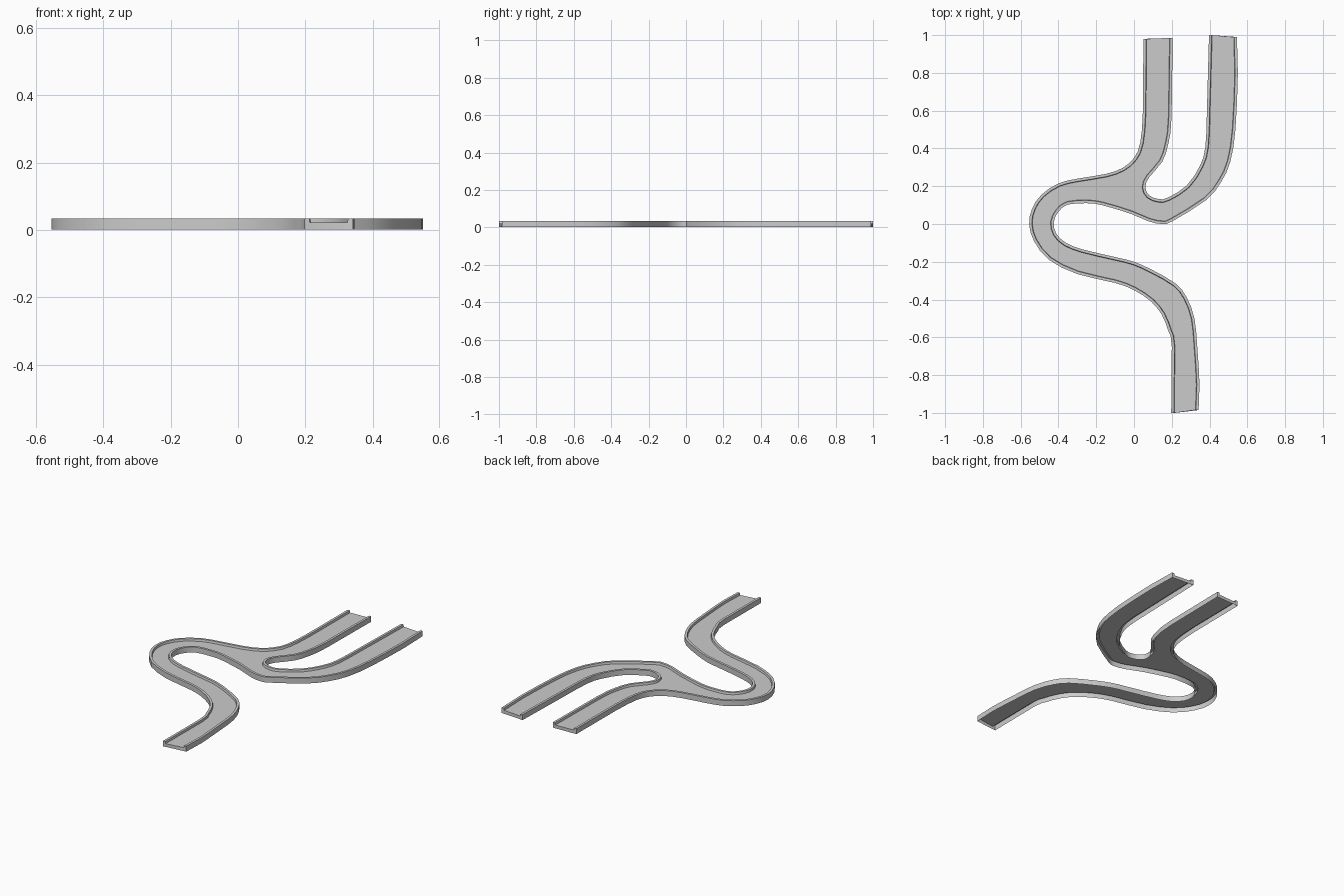
import bpy, bmesh
from mathutils import Vector

if "Cube" in bpy.data.objects:
    bpy.data.objects.remove(bpy.data.objects["Cube"])

BASE, FLOOR, TOP, RIM = 0.002, 0.022, 0.035, 0.017

# The three kerb lines, walked clockwise so the road lies to the right
outer_bend = [(.197, -1), (.2, -.65), (.183, -.57), (.147, -.48), (.09, -.41),
              (0, -.35), (-.1, -.312), (-.3, -.265), (-.45, -.19), (-.53, -.09),
              (-.555, 0), (-.54, .08), (-.49, .155), (-.4, .215), (-.3, .24),
              (-.15, .265), (-.06, .297), (0, .35), (.033, .43), (.047, .6), (.05, .98)]
fork_gap = [(.205, .985), (.199, .57), (.183, .43), (.15, .33), (.08, .247),
            (.06, .195), (.08, .152), (.13, .132), (.18, .14), (.28, .205),
            (.35, .31), (.378, .41), (.386, .6), (.397, 1)]
inner_bend = [(.545, .99), (.55, .8), (.537, .5), (.51, .33), (.46, .22),
              (.38, .125), (.2, .013), (.15, 0), (.08, .013), (-.02, .055),
              (-.17, .1), (-.25, .11), (-.35, .103), (-.4, .065), (-.425, .01),
              (-.412, -.05), (-.36, -.1), (-.27, -.135), (-.1, -.175), (0, -.2),
              (.1, -.245), (.22, -.315), (.28, -.39), (.32, -.5), (.335, -.65),
              (.347, -.85), (.342, -.985)]


def refine(points):
    """Insert one Catmull-Rom midpoint in each short span."""
    p = [Vector(q) for q in points]
    out = []
    for i in range(len(p) - 1):
        out.append(p[i])
        if 0 < i < len(p) - 2:
            out.append((9 * (p[i] + p[i + 1]) - p[i - 1] - p[i + 2]) / 16)
    return out + [p[-1]]


def offset(pts, d):
    """Shift a polyline to its right-hand side."""
    out = []
    for i, p in enumerate(pts):
        t = (pts[min(i + 1, len(pts) - 1)] - pts[max(i - 1, 0)]).normalized()
        out.append(p + Vector((t.y, -t.x)) * d)
    return out


bm = bmesh.new()
sides = []
for line in (outer_bend, fork_gap, inner_bend):
    pts = refine(line)
    lip, inner = offset(pts, RIM * 0.85), offset(pts, RIM)
    # Outer wall, flat kerb top and inner wall
    rows = [[bm.verts.new((p.x, p.y, z)) for p in path]
            for path, z in ((pts, BASE), (pts, TOP), (lip, TOP), (inner, FLOOR))]
    for a, b in zip(rows, rows[1:]):
        for i in range(len(a) - 1):
            bm.faces.new((a[i], b[i], b[i + 1], a[i + 1]))
    sides.append(rows)

# Road surface
floor = bm.faces.new([v for rows in sides for v in rows[3]])

# End walls below the open road ends
for i in range(3):
    a, b = sides[i], sides[(i + 1) % 3]
    bm.faces.new([r[-1] for r in a] + [r[0] for r in reversed(b)])

bmesh.ops.recalc_face_normals(bm, faces=bm.faces[:])
floor.normal_update()
if floor.normal.z < 0:
    bmesh.ops.reverse_faces(bm, faces=bm.faces[:])
bmesh.ops.triangulate(bm, faces=[f for f in bm.faces if len(f.verts) > 4])

mesh = bpy.data.meshes.new("forked_track")
bm.to_mesh(mesh)
bm.free()
track = bpy.data.objects.new("forked_track", mesh)
bpy.context.collection.objects.link(track)
bpy.context.view_layer.objects.active = track
track.select_set(True)
bpy.ops.object.shade_smooth_by_angle(angle=0.5)
